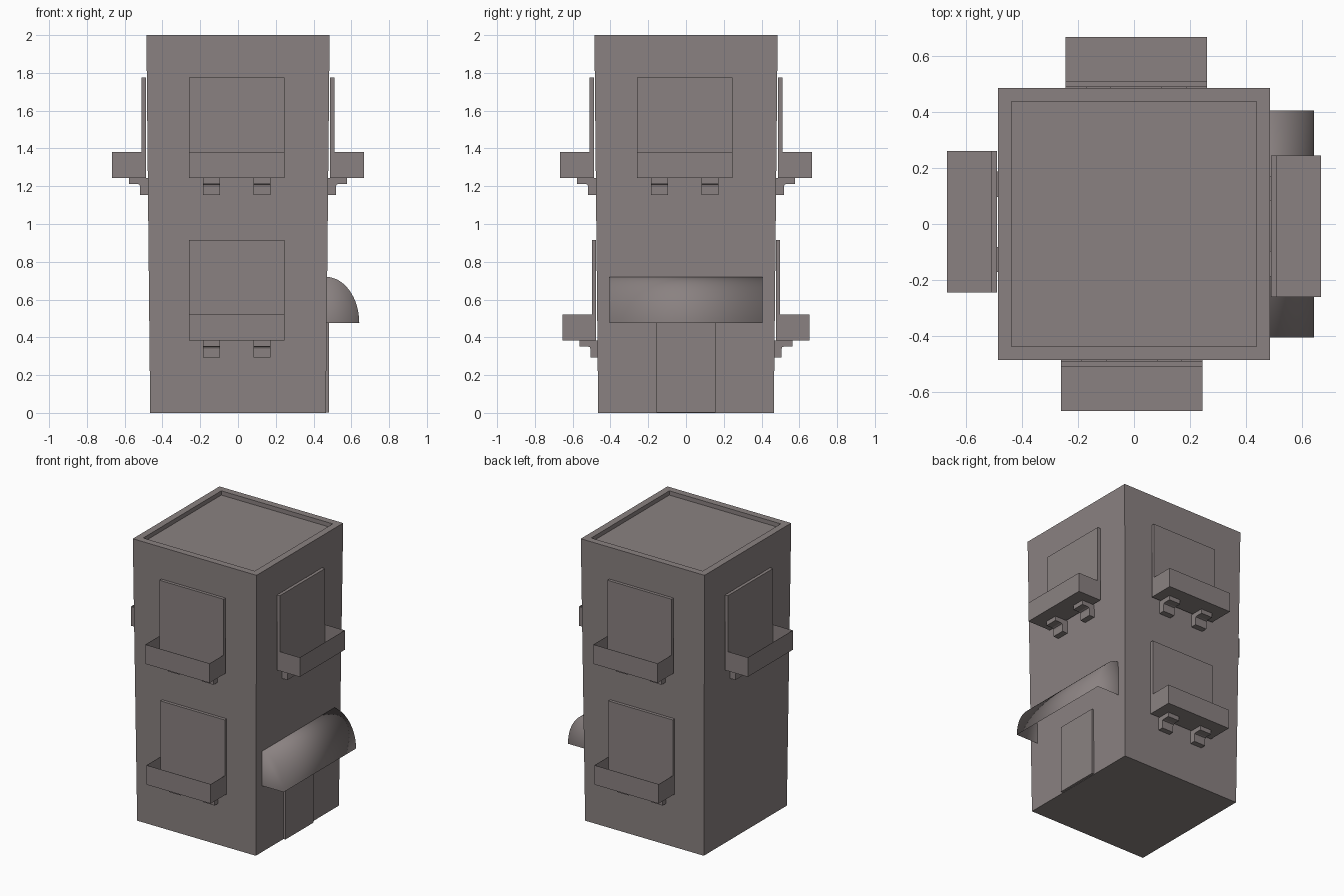
import bpy, bmesh, math
from mathutils import Matrix

if "Cube" in bpy.data.objects:
    bpy.data.objects.remove(bpy.data.objects["Cube"])

# Dark warm grey used for every part
stone = bpy.data.materials.new("dark_stone")
stone.diffuse_color = (0.255, 0.222, 0.22, 1)
stone.use_nodes = True
stone.node_tree.nodes["Principled BSDF"].inputs["Base Color"].default_value = stone.diffuse_color


def finish(name, bm):
    bmesh.ops.recalc_face_normals(bm, faces=bm.faces)
    mesh = bpy.data.meshes.new(name)
    bm.to_mesh(mesh)
    bm.free()
    mesh.materials.append(stone)
    obj = bpy.data.objects.new(name, mesh)
    bpy.context.collection.objects.link(obj)
    return obj


def add_box(bm, x0, x1, y0, y1, z0, z1):
    m = Matrix.Translation(((x0 + x1) / 2, (y0 + y1) / 2, (z0 + z1) / 2))
    m = m @ Matrix.Diagonal((x1 - x0, y1 - y0, z1 - z0, 1))
    return bmesh.ops.create_cube(bm, size=1, matrix=m)["verts"]


def add_prism(bm, profile, a, b):
    """Extrude a (y, z) profile along x from a to b."""
    face = bm.faces.new([bm.verts.new((a, y, z)) for y, z in profile])
    new = bmesh.ops.extrude_face_region(bm, geom=[face])["geom"]
    verts = [g for g in new if isinstance(g, bmesh.types.BMVert)]
    bmesh.ops.translate(bm, verts=verts, vec=(b - a, 0, 0))


def sink_top(bm, rim, depth):
    """Inset the top face and push it down to leave a rim."""
    bm.normal_update()
    top = max(bm.faces, key=lambda f: f.normal.z)
    bmesh.ops.inset_region(bm, faces=[top], thickness=rim, use_even_offset=True)
    new = bmesh.ops.extrude_face_region(bm, geom=[top])["geom"]
    bmesh.ops.translate(bm, vec=(0, 0, -depth),
                        verts=[g for g in new if isinstance(g, bmesh.types.BMVert)])
    if top.is_valid:
        bmesh.ops.delete(bm, geom=[top], context='FACES_ONLY')


# Tower, widening slightly upward, with a sunken roof
bm = bmesh.new()
for v in add_box(bm, -0.465, 0.465, -0.465, 0.465, 0, 2):
    if v.co.z > 1:
        v.co.x *= 0.485 / 0.465
        v.co.y *= 0.485 / 0.465
sink_top(bm, 0.048, 0.03)
finish("tower", bm)


# Window with planter and two brackets, built on the front then turned
def window(side, level, z, wall):
    turn = Matrix.Rotation(side * math.pi / 2, 3, 'Z')
    c, hw = -0.0075, 0.2525

    def place(part, bm):
        bmesh.ops.rotate(bm, verts=bm.verts, matrix=turn)
        finish(f"{level}_{part}_{side}", bm)

    bm = bmesh.new()
    add_box(bm, c - hw, c + hw, -wall - 0.025, -wall - 0.003, z, z + 0.533)
    place("window_panel", bm)

    # Planter open at the top
    bm = bmesh.new()
    add_box(bm, c - hw, c + hw, -wall - 0.182, -wall - 0.02, z, z + 0.137)
    sink_top(bm, 0.002, 0.134)
    place("planter", bm)

    bm = bmesh.new()
    profile = [(0.01, 0), (-0.092, 0), (-0.092, -0.031), (-0.047, -0.031),
               (-0.036, -0.035), (-0.033, -0.046), (-0.033, -0.09), (0.01, -0.09)]
    for s in (-1, 1):
        mid = c + s * 0.134
        add_prism(bm, [(y - wall, z + h) for y, h in profile], mid - 0.045, mid + 0.045)
    place("planter_brackets", bm)


for side in range(4):
    window(side, "upper", 1.243, 0.485)
for side in (0, 2):
    window(side, "lower", 0.383, 0.473)

# Door on the right side
bm = bmesh.new()
add_box(bm, 0.455, 0.482, -0.157, 0.155, 0.002, 0.48)
finish("door", bm)

# Hollow quarter-round awning over the door, closed at both ends
bm = bmesh.new()
n, rows = 16, []
for y in (-0.405, 0.405):
    arc = [bm.verts.new((0.465 + 0.177 * math.sin(t), y, 0.475 + 0.245 * math.cos(t)))
           for t in (i * math.pi / 2 / n for i in range(n + 1))]
    bm.faces.new(arc + [bm.verts.new((0.465, y, 0.475))])
    rows.append(arc)
for i in range(n):
    bm.faces.new((rows[0][i], rows[0][i + 1], rows[1][i + 1], rows[1][i]))
# The whole shell is shaded smoothly, ends included
for f in bm.faces:
    f.smooth = True
finish("awning", bm)
